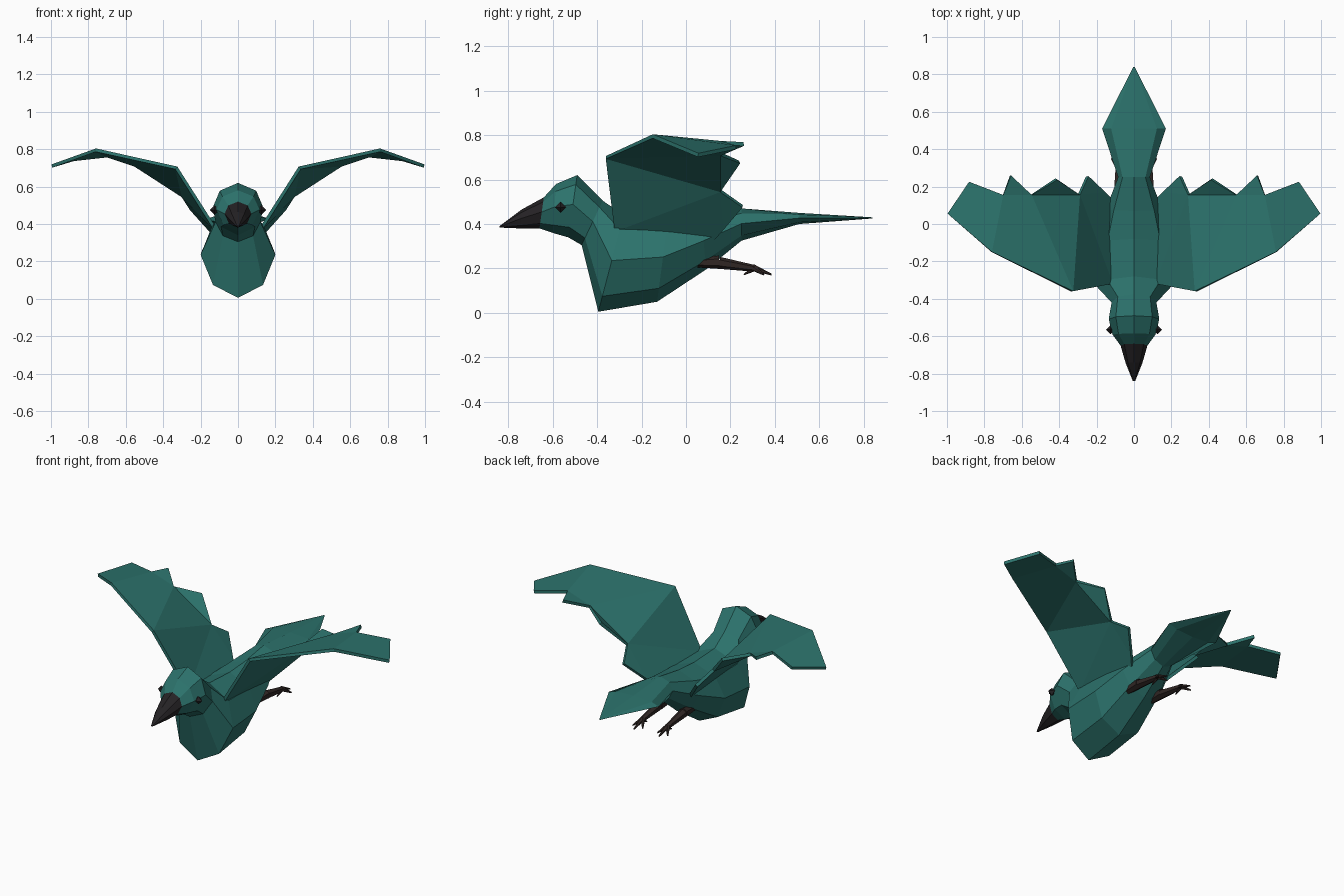
import bpy, bmesh
from mathutils import Vector

if "Cube" in bpy.data.objects:
    bpy.data.objects.remove(bpy.data.objects["Cube"])


def material(name, color):
    m = bpy.data.materials.new(name)
    m.diffuse_color = (*color, 1)
    m.use_nodes = True
    m.node_tree.nodes["Principled BSDF"].inputs["Base Color"].default_value = m.diffuse_color
    return m


TEAL = material("teal feathers", (0.025, 0.17, 0.15))
BLACK = material("black horn", (0.018, 0.016, 0.018))
BROWN = material("dark leg", (0.03, 0.02, 0.018))


def finish(bm, name, mat):
    bmesh.ops.recalc_face_normals(bm, faces=bm.faces)
    mesh = bpy.data.meshes.new(name)
    bm.to_mesh(mesh)
    bm.free()
    mesh.materials.append(mat)
    ob = bpy.data.objects.new(name, mesh)
    bpy.context.collection.objects.link(ob)
    return ob


def loft(name, rings, mat):
    """Eight-sided rings given as top y, top z, bottom y, bottom z, half width."""
    shape = [(0, 0), (.72, .15), (1, .47), (.67, .84), (0, 1),
             (-.67, .84), (-1, .47), (-.72, .15)]
    bm = bmesh.new()
    loops = []
    for ty, tz, by, bz, w in rings:
        loops.append([bm.verts.new((w * x, ty + (by - ty) * t, tz + (bz - tz) * t))
                      for x, t in shape])
    for a, b in zip(loops, loops[1:]):
        for i in range(8):
            j = (i + 1) % 8
            bm.faces.new((a[i], a[j], b[j], b[i]))
    bm.faces.new(loops[0])
    bm.faces.new(loops[-1])
    return finish(bm, name, mat)


def mirror(ob):
    ob.modifiers.new("mirror", 'MIRROR').use_axis[0] = True


# Head, neck, breast and tail in one skin
loft("body", [
    (-.64, .52, -.66, .38, .072),
    (-.585, .58, -.60, .36, .115),
    (-.49, .62, -.53, .34, .135),
    (-.375, .505, -.47, .305, .12),
    (-.28, .44, -.395, .005, .20),
    (-.08, .43, -.13, .05, .195),
    (.07, .44, .09, .195, .15),
    (.25, .47, .25, .325, .085),
    (.51, .45, .51, .40, .17),
    (.84, .43, .84, .425, .004)], TEAL)

# Beak
loft("beak", [
    (-.64, .52, -.66, .38, .072),
    (-.74, .465, -.745, .38, .045),
    (-.84, .39, -.84, .384, .006)], BLACK)

# Wing: leading edge from root to tip, then feather tips and notches back to root
outline = [(.12, -.32, .37), (.33, -.36, .70), (.76, -.15, .795), (.995, .055, .71),
           (.88, .225, .745), (.70, .155, .765), (.66, .26, .76), (.55, .155, .715),
           (.415, .24, .68), (.295, .155, .55), (.25, .255, .48), (.16, .17, .38),
           (.12, .13, .335)]
bm = bmesh.new()
v = [bm.verts.new(p) for p in outline]
for f in [(0, 1, 9), (0, 9, 11, 12), (9, 10, 11), (1, 7, 9), (7, 8, 9),
          (1, 2, 5, 7), (5, 6, 7), (2, 3, 4, 5)]:
    bm.faces.new([v[i] for i in f])
wing = finish(bm, "wings", TEAL)
solid = wing.modifiers.new("thickness", 'SOLIDIFY')
solid.thickness, solid.offset = .018, 0
mirror(wing)

# Eyes
bm = bmesh.new()
bmesh.ops.create_uvsphere(bm, u_segments=4, v_segments=2, radius=.025)
bmesh.ops.translate(bm, verts=bm.verts, vec=(.125, -.565, .475))
mirror(finish(bm, "eyes", BLACK))


# Legs trailing backwards with three long toes and a hind toe
def limb(bm, a, b, r1, r2):
    a, b = Vector(a), Vector(b)
    made = bmesh.ops.create_cone(bm, cap_ends=True, segments=6, radius1=r1,
                                 radius2=r2, depth=(b - a).length)["verts"]
    turn = (b - a).to_track_quat('Z', 'Y')
    for p in made:
        p.co = turn @ p.co + (a + b) / 2


bm = bmesh.new()
limb(bm, (.085, .04, .225), (.085, .15, .228), .02, .03)
limb(bm, (.085, .15, .225), (.085, .31, .20), .027, .015)
for dx in (-.035, 0, .035):
    limb(bm, (.085, .30, .205), (.085 + dx, .385 - abs(dx), .172), .015, .004)
limb(bm, (.085, .31, .20), (.085, .26, .172), .012, .003)
mirror(finish(bm, "legs", BROWN))
